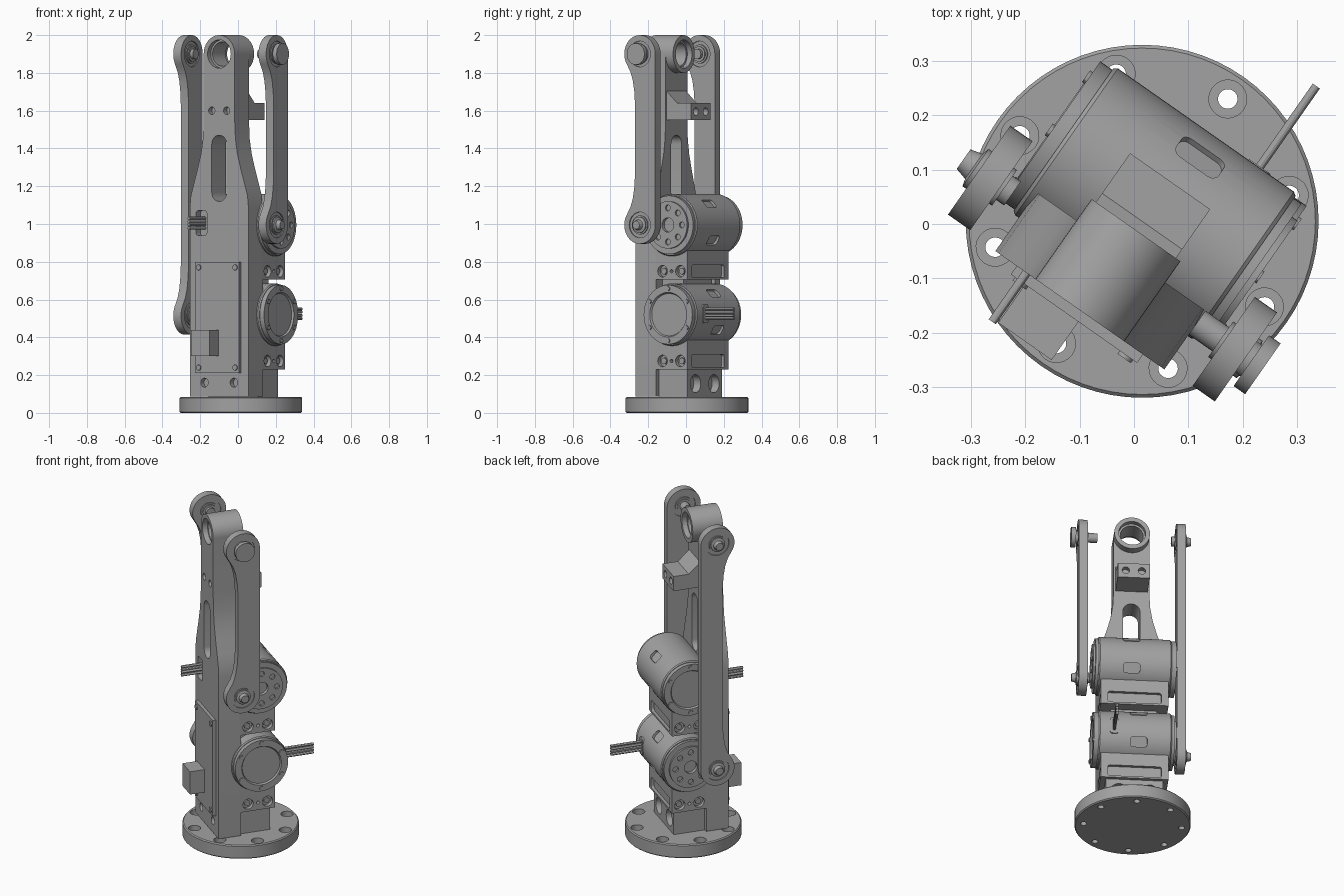
import bpy, bmesh, math
from mathutils import Matrix

cube = bpy.data.objects.get("Cube")
if cube:
    bpy.data.objects.remove(cube)

# One grey metal; the whole machine is turned on its round base
metal = bpy.data.materials.new("grey_metal")
metal.use_nodes = True
GREY = (0.36, 0.36, 0.36, 1)
metal.diffuse_color = GREY
metal.node_tree.nodes["Principled BSDF"].inputs["Base Color"].default_value = GREY
TURN = Matrix.Translation((0.015, 0.005, 0)) @ Matrix.Rotation(math.radians(-35), 4, "Z")
parts = []


def finish(name, bm):
    bmesh.ops.remove_doubles(bm, verts=bm.verts, dist=1e-6)
    bmesh.ops.recalc_face_normals(bm, faces=bm.faces)
    mesh = bpy.data.meshes.new(name)
    bm.to_mesh(mesh)
    bm.free()
    mesh.materials.append(metal)
    ob = bpy.data.objects.new(name, mesh)
    ob.matrix_world = TURN
    bpy.context.collection.objects.link(ob)
    parts.append(ob)
    return ob


def place(axis, a, b, h):
    """Cross-section point (a, b) at height h along an axis."""
    return {"x": (h, a, b), "y": (a, h, b), "z": (a, b, h)}[axis]


def prism(name, axis, outline, lo, hi):
    bm = bmesh.new()
    rings = [[bm.verts.new(place(axis, a, b, h)) for a, b in outline] for h in (lo, hi)]
    n = len(outline)
    for i in range(n):
        j = (i + 1) % n
        bm.faces.new((rings[0][i], rings[0][j], rings[1][j], rings[1][i]))
    bm.faces.new(rings[0])
    bm.faces.new(rings[1])
    return finish(name, bm)


def box(name, x, y, z):
    return prism(name, "z", [(x[0], y[0]), (x[1], y[0]), (x[1], y[1]), (x[0], y[1])], *z)


def lathe(name, axis, centre, profile, closed=False, segs=48):
    """Spin a (radius, height) profile about an axis."""
    bm = bmesh.new()
    grid = []
    for k in range(segs):
        c, s = math.cos(math.tau * k / segs), math.sin(math.tau * k / segs)
        grid.append([bm.verts.new(place(axis, centre[0] + r * c, centre[1] + r * s, h))
                     for r, h in profile])
    n = len(profile)
    for k in range(segs):
        p, q = grid[k], grid[(k + 1) % segs]
        for i in range(n if closed else n - 1):
            j = (i + 1) % n
            ends = [p[i]] if profile[i][0] == 0 else [p[i], q[i]]
            ends += [p[j]] if profile[j][0] == 0 else [q[j], p[j]]
            if profile[i][0] == 0:
                ends[0] = grid[0][i]
            if profile[j][0] == 0:
                ends[-1] = grid[0][j]
            if len(ends) > 2:
                bm.faces.new(ends)
    loose = [v for v in bm.verts if not v.link_faces]
    bmesh.ops.delete(bm, geom=loose, context="VERTS")
    return finish(name, bm)


def rod(name, axis, centre, r, lo, hi, segs=24):
    return lathe(name, axis, centre, [(0, lo), (r, lo), (r, hi), (0, hi)], segs=segs)


def rounded(w, h, r, ca=0, cb=0):
    """Rounded rectangle outline."""
    pts = []
    for q, (sa, sb) in enumerate(((1, 1), (-1, 1), (-1, -1), (1, -1))):
        for k in range(7):
            t = math.radians(90 * q + 15 * k)
            pts.append((ca + sa * (w - r) + r * math.cos(t), cb + sb * (h - r) + r * math.sin(t)))
    return pts


def cut(target, cutters):
    for c in cutters:
        mod = target.modifiers.new("cut", "BOOLEAN")
        mod.operation, mod.solver, mod.object = "DIFFERENCE", "EXACT", c
    bpy.context.view_layer.update()
    graph = bpy.context.evaluated_depsgraph_get()
    mesh = bpy.data.meshes.new_from_object(target.evaluated_get(graph))
    target.modifiers.clear()
    target.data = mesh
    for c in cutters:
        parts.remove(c)
        bpy.data.objects.remove(c)


def around(count, r, centre, start=0.0):
    return [(centre[0] + r * math.cos(start + math.tau * k / count),
             centre[1] + r * math.sin(start + math.tau * k / count)) for k in range(count)]


# Round base with counterbored bolt holes
base = lathe("base_flange", "z", (0, 0), [(0, 0), (.319, 0), (.325, .006), (.325, .078),
                                          (.319, .084), (0, .084)], segs=72)
cut(base, [lathe("cutter", "z", p, [(0, -.1), (.018, -.1), (.018, .045), (.035, .045), (.035, .2), (0, .2)],
                 segs=24) for p in around(8, .275, (0, 0))])
foot = box("base_block", (-.16, .16), (-.07, .115), (.08, .24))
cut(foot, [rod("cutter", "y", (s * .085, .155), .048, .07, .2) for s in (-1, 1)])

# Column with tapered neck, slot and bore
half = [(.19, .088), (.19, 1.08), (.183, 1.15), (.165, 1.21), (.14, 1.29), (.118, 1.37), (.105, 1.45), (.1, 1.55),
        (.1, 1.9)]
column = prism("column", "y", half + [(-a, b) for a, b in reversed(half)], -.2, -.068)
holes = [rod("cutter", "y", (0, 1.9), .095, -.4, .1, 48),
         prism("cutter", "y", rounded(.048, .175, .047, 0, 1.295), -.4, .1),
         prism("cutter", "y", rounded(.035, .066, .015, -.115, 1.005), -.4, -.16)]
for s in (-1, 1):
    holes += [rod("cutter", "y", (s * .095, .16), .024, -.3, -.17),
              rod("cutter", "y", (s * .048, 1.6), .02, -.3, -.17)]
cut(column, holes)
lathe("top_hub", "y", (0, 1.9), [(.1, -.2), (.1, -.02), (.075, -.02), (.075, -.05), (.064, -.05),
                                 (.064, -.17), (.075, -.17), (.075, -.2)], closed=True)

# Stop bracket behind the neck
bracket = prism("stop_bracket", "x", [(-.08, 1.55), (.09, 1.55), (.09, 1.64), (.0, 1.64), (-.075, 1.71)], -.09, .09)
cut(bracket, [rod("cutter", "y", (s * .045, 1.595), .021, .06, .2) for s in (-1, 1)])

# Control board cover, screws and connector
box("board_cover", (-.142, .142), (-.219, -.195), (.21, .8))
for a in (-.118, .118):
    for b in (.24, .77):
        rod("cover_screw", "y", (a, b), .015, -.226, -.21, 16)
box("connector", (-.11, .01), (-.305, -.21), (.3, .44))


# Motors: drum, mount, rotor on one end and plain cap on the other
AXIS = .04


def motor(name, z, side):
    drum = lathe(name + "_drum", "x", (AXIS, z), [(0, -.205), (.16, -.205), (.165, -.198), (.165, .198),
                                                 (.16, .205), (0, .205)], segs=64)
    ports = []
    for deg in (44, -30):
        port = prism("cutter", "z", rounded(.047, .028, .016), .15, .25)
        spin = Matrix.Translation((side * .02, AXIS, z)) @ Matrix.Rotation(math.radians(deg - 90), 4, "X")
        port.data.transform(spin)
        ports.append(port)
    cut(drum, ports)
    mount = box(name + "_mount", (-.19, .19), (-.075, .136), (z - .29, z - .02))
    cutters = [prism("cutter", "y", rounded(.15, .034, .012, 0, z - .245), .118, .3)]
    for s in (-1, 1):
        for y, r in ((-.025, .031), (.033, .009), (.09, .031)):
            cutters.append(rod("cutter", "x", (y, z - .245), r, s * .165, s * .3))
    cut(mount, cutters)
    for s in (-1, 1):
        for y in (-.025, .09):
            rod(name + "_mount_screw", "x", (y, z - .245), .017, s * .16, s * .178, 12)
    # Rotor end
    rotor = lathe(name + "_rotor", "x", (AXIS, z), [(0, side * .2), (.155, side * .2), (.155, side * .222),
                  (.125, side * .222), (.125, side * .234), (0, side * .234)], segs=64)
    cut(rotor, [rod("cutter", "x", p, .016, side * .222, side * .3, 16) for p in around(8, .09, (AXIS, z))]
        + [rod("cutter", "x", (AXIS, z), .038, side * .212, side * .3, 32)])
    # Plain end
    lathe(name + "_end_cap", "x", (AXIS, z), [(0, -side * .2), (.157, -side * .2), (.157, -side * .232),
          (.118, -side * .232), (.112, -side * .222), (0, -side * .222)], segs=64)
    for p in around(6, .138, (AXIS, z), math.pi / 6):
        rod(name + "_cap_screw", "x", p, .013, -side * .225, -side * .238, 12)


motor("lower_motor", .52, -1)
motor("upper_motor", .995, 1)
box("motor_spacer", (-.13, .13), (-.075, .07), (.6, .72))


# Side links: straight rear edge, waisted front edge
LV, R, TOP = -.095, .1, 1.9


def link(name, side, low):
    bulb = [(R * math.cos(math.radians(a)), R * math.sin(math.radians(a))) for a in range(0, 217, 9)]
    waist = [(-.06, -.095), (-.045, -.14), (-.035, -.2), (-.03, -.28)]
    shape = [(LV + a, TOP + b) for a, b in bulb + waist]
    shape += [(LV + a, low - b) for a, b in reversed(bulb + waist)]
    arm = prism(name, "x", shape, side * .25, side * .3)
    cut(arm, [lathe("cutter", "x", (LV, z), [(.05, a), (.068, a), (.068, b), (.05, b)], closed=True)
              for z in (low, TOP) for a, b in ((side * .293, side * .35), (side * .2, side * .257))])
    for z in (low, TOP):
        inner = .19 if side > 0 and z == TOP else .225
        rod(name + "_pin", "x", (LV, z), .027, side * inner, side * .31)
        rod(name + "_inner_washer", "x", (LV, z), .04, side * .243, side * .255)
        if side > 0 and z == TOP:
            lathe(name + "_cap", "x", (LV, z), [(0, .29), (.035, .29), (.035, .312), (.057, .312),
                                               (.057, .338), (0, .338)])
        else:
            lathe(name + "_bolt", "x", (LV, z), [(0, side * .29), (.042, side * .29), (.042, side * .308),
                  (.028, side * .312), (.022, side * .335), (0, side * .335)])


link("left_link", 1, .995)
link("right_link", -1, .515)

# Ribbon leads in stacks of four
for name, x, lo, hi, z in (("front_lead", -.12, -.31, -.1, 1.005), ("rear_lead", .12, .1, .388, .525)):
    for k in range(4):
        rod(name, "y", (x, z + (k - 1.5) * .017), .008, lo, hi, 12)
prism("lead_collar", "y", rounded(.024, .05, .015, .12, .525), .1, .207)

# Smooth round surfaces, keep hard edges
bpy.ops.object.select_all(action="DESELECT")
for ob in parts:
    ob.select_set(True)
bpy.context.view_layer.objects.active = parts[0]
bpy.ops.object.shade_smooth_by_angle(angle=math.radians(30))
